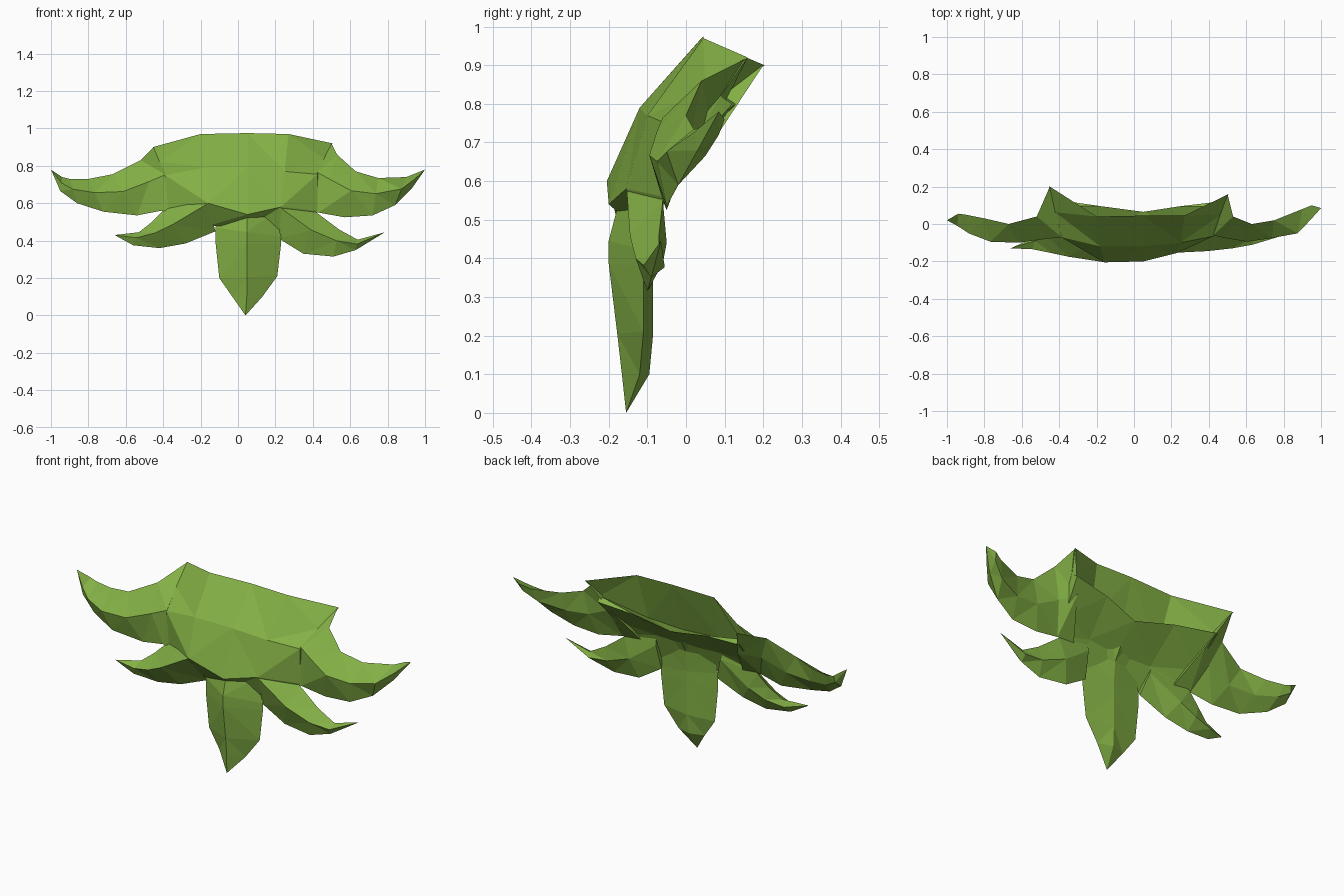
import bpy, bmesh
from mathutils import Vector

green = bpy.data.materials.new("leaf_green")
green.diffuse_color = (0.23, 0.44, 0.06, 1)


def loft(name, rings, tip=None):
    """Join closed rings of points, optionally ending in a single tip point."""
    bm = bmesh.new()
    rows = [[bm.verts.new(p) for p in ring] for ring in rings]
    n = len(rows[0])
    for a, b in zip(rows, rows[1:]):
        for i in range(n):
            j = (i + 1) % n
            bm.faces.new((a[i], a[j], b[j], b[i]))
    bm.faces.new(rows[0])
    if tip:
        t = bm.verts.new(tip)
        for i in range(n):
            bm.faces.new((rows[-1][i], rows[-1][(i + 1) % n], t))
    else:
        bm.faces.new(rows[-1])
    bmesh.ops.triangulate(bm, faces=bm.faces[:])
    bmesh.ops.recalc_face_normals(bm, faces=bm.faces[:])
    mesh = bpy.data.meshes.new(name)
    bm.to_mesh(mesh)
    bm.free()
    mesh.materials.append(green)
    obj = bpy.data.objects.new(name, mesh)
    bpy.context.collection.objects.link(obj)
    return obj


def leaf(name, stations, tip, thick=0.03, frac=0.42):
    """Station: upper edge x,z,y, lower edge x,z,y, front crease y."""
    rings = []
    for xt, zt, yt, xb, zb, yb, yc in stations:
        top, low = Vector((xt, yt, zt)), Vector((xb, yb, zb))
        crease = top.lerp(low, frac)
        crease.y = yc
        back = top.lerp(low, 0.5) + Vector((0, thick, 0))
        rings.append([top, crease, low, back])
    loft(name, rings, tip)


# Hood: (y, z) of ridge, front, belly, bottom, low back, rim, recess.
# Each column leans in x from its ridge to its belly.
lean = (0, 0.5, 1, 1, 1, 0.6, 0.5)
columns = [
    (-.455, -.39, [(.203, .90), (.063, .825), (-.07, .75), (-.06, .57), (-.01, .65), (.13, .80), (.10, .82)]),
    (-.20, -.16, [(.04, .97), (-.12, .79), (-.205, .60), (-.12, .48), (-.07, .61), (.095, .775), (-.04, .71)]),
    (.05, .05, [(.045, .975), (-.12, .79), (-.20, .54), (-.12, .47), (-.07, .60), (.065, .725), (-.05, .69)]),
    (.27, .23, [(.045, .97), (-.10, .77), (-.155, .58), (-.11, .46), (-.06, .61), (.095, .775), (-.03, .71)]),
    (.505, .425, [(.16, .92), (.05, .835), (-.065, .755), (-.06, .56), (-.01, .65), (.12, .80), (.09, .82)]),
]
loft("hood", [[(xr + (xb - xr) * f, y, z) for f, (y, z) in zip(lean, prof)]
              for xr, xb, prof in columns])

# Upper side leaves, growing from the hood's shoulders
leaf("upper_left_leaf", [
    (-.45, .90, .20, -.30, .55, -.07, -.07),
    (-.52, .83, .04, -.41, .56, -.07, -.08),
    (-.67, .755, .00, -.54, .535, -.06, -.10),
    (-.80, .73, .03, -.72, .555, -.07, -.095),
    (-.90, .73, .05, -.86, .60, -.03, -.05),
    (-.94, .74, .055, -.95, .665, .00, -.01)], (-1, .02, .78), 0.02)
leaf("upper_right_leaf", [
    (.50, .92, .16, .32, .55, -.07, -.06),
    (.53, .86, .04, .43, .55, -.06, -.075),
    (.63, .77, .00, .57, .525, -.05, -.095),
    (.75, .735, .02, .72, .535, -.05, -.075),
    (.90, .74, .08, .84, .59, -.02, -.05),
    (.95, .76, .10, .93, .68, .03, .02)], (1, .085, .78), 0.02)

# Lower side leaves
leaf("lower_left_leaf", [
    (-.20, .70, -.09, -.12, .45, -.10, -.203),
    (-.40, .56, -.06, -.28, .385, -.10, -.175),
    (-.46, .50, -.07, -.42, .36, -.10, -.155),
    (-.53, .445, -.09, -.56, .375, -.115, -.135)], (-.66, -.13, .43), 0.025)
leaf("lower_right_leaf", [
    (.24, .69, -.08, .22, .41, -.10, -.153),
    (.42, .55, -.06, .35, .33, -.09, -.145),
    (.54, .46, -.07, .51, .315, -.10, -.13),
    (.64, .405, -.07, .63, .35, -.09, -.11)], (.785, -.065, .445), 0.025)

# Hanging centre leaf, its back ridge running up under the hood
leaf("centre_leaf", [
    (-.02, .69, -.03, .12, .69, -.03, -.09),
    (-.10, .56, -.10, .21, .56, -.10, -.17),
    (-.12, .47, -.11, .23, .42, -.11, -.20),
    (-.12, .39, -.11, .23, .38, -.11, -.20),
    (-.10, .20, -.11, .21, .21, -.11, -.178),
    (-.03, .10, -.12, .13, .10, -.12, -.166)], (.04, -.155, 0), 0.025, 0.48)
